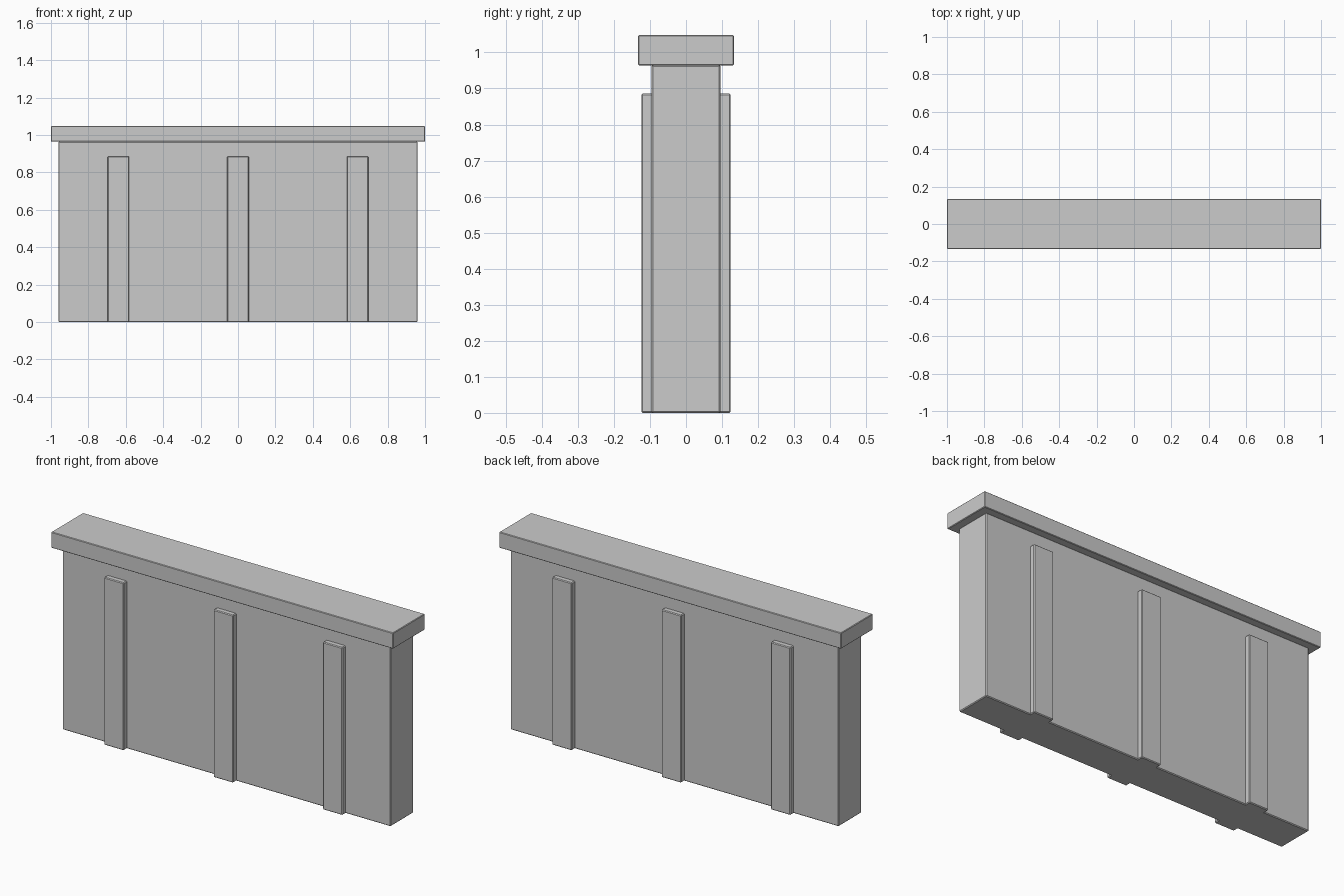
import bpy

# Remove the default cube
cube = bpy.data.objects.get("Cube")
if cube:
    bpy.data.objects.remove(cube, do_unlink=True)

# Plain concrete grey
GREY = (0.6, 0.6, 0.6, 1)
concrete = bpy.data.materials.new("concrete_grey")
concrete.use_nodes = True
concrete.diffuse_color = GREY
bsdf = next(n for n in concrete.node_tree.nodes if n.type == 'BSDF_PRINCIPLED')
bsdf.inputs["Base Color"].default_value = GREY


def block(name, x, width, depth, bottom, top, edge):
    """Upright box centred on y = 0 with slightly softened edges."""
    bpy.ops.mesh.primitive_cube_add(size=1, location=(x, 0, (bottom + top) / 2))
    obj = bpy.context.object
    obj.name = name
    obj.scale = (width, depth, top - bottom)
    bpy.ops.object.transform_apply(location=False, rotation=False, scale=True)
    bevel = obj.modifiers.new("soft_edges", 'BEVEL')
    bevel.width = edge
    bevel.segments = 1
    obj.data.materials.append(concrete)
    return obj


# Wall body and overhanging coping
block("wall_body", 0, 1.92, 0.192, 0, 0.965, 0.004)
block("coping", 0, 2.0, 0.266, 0.964, 1.048, 0.003)

# Ribs running through the wall, showing on both faces
for side, x in (("right", -0.64), ("middle", 0), ("left", 0.64)):
    block(side + "_rib", x, 0.115, 0.248, 0, 0.886, 0.004)
